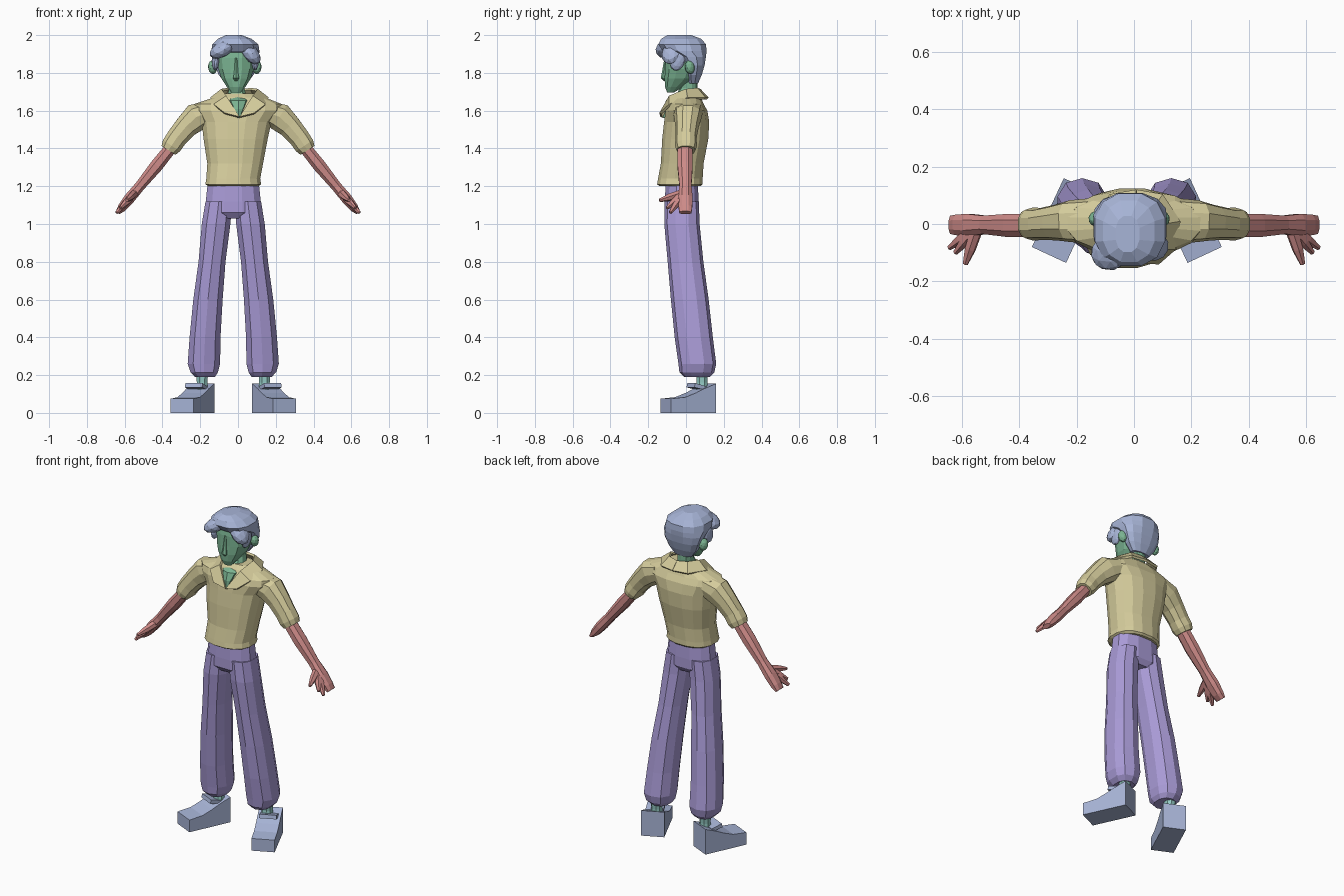
import bpy
import bmesh
import math
from mathutils import Vector, Euler

default_cube = bpy.data.objects.get("Cube")
if default_cube:
    bpy.data.objects.remove(default_cube, do_unlink=True)


def material(name, colour):
    mat = bpy.data.materials.new(name)
    mat.use_nodes = True
    mat.diffuse_color = (*colour, 1)
    mat.node_tree.nodes["Principled BSDF"].inputs["Base Color"].default_value = (*colour, 1)
    return mat


SHIRT = material("pale yellow cloth", (.66, .60, .33))
TROUSERS = material("lavender cloth", (.40, .33, .68))
BLUE = material("grey blue", (.39, .46, .68))
ARM = material("dusty pink", (.62, .26, .25))
SKIN = material("soft green", (.20, .46, .29))
SOCK = material("pale teal", (.30, .60, .56))


def finish(name, bm, mat):
    """Turn a bmesh into a flat shaded object with one material."""
    bmesh.ops.recalc_face_normals(bm, faces=bm.faces)
    mesh = bpy.data.meshes.new(name)
    bm.to_mesh(mesh)
    bm.free()
    mesh.materials.append(mat)
    obj = bpy.data.objects.new(name, mesh)
    bpy.context.collection.objects.link(obj)
    return obj


def loft(name, rings, mat):
    """Skin a list of equal point rings and cap both ends."""
    bm = bmesh.new()
    loops = [[bm.verts.new(p) for p in ring] for ring in rings]
    for low, high in zip(loops, loops[1:]):
        for i in range(len(low)):
            j = (i + 1) % len(low)
            bm.faces.new((low[i], low[j], high[j], high[i]))
    bm.faces.new(loops[0])
    bm.faces.new(loops[-1])
    return finish(name, bm, mat)


def oval(centre, u, v, sides):
    """A slightly boxy oval with half axes u and v."""
    def soft(w):
        return math.copysign(abs(w) ** .85, w)
    angles = [math.tau * (i + .5) / sides for i in range(sides)]
    return [centre + u * soft(math.cos(a)) + v * soft(math.sin(a)) for a in angles]


def stack(name, rows, mat, sides=12, place=Vector):
    """Loft level ovals given as height, x range and y range."""
    rings = []
    for z, x0, x1, y0, y1 in rows:
        ring = oval(Vector(((x0 + x1) / 2, (y0 + y1) / 2, z)),
                    Vector(((x1 - x0) / 2, 0, 0)), Vector((0, (y1 - y0) / 2, 0)), sides)
        rings.append([place(p) for p in ring])
    return loft(name, rings, mat)


def tube(name, rows, mat, sides=8, place=Vector):
    """Loft ovals along a path given as points with two radii."""
    points = [Vector(row[:3]) for row in rows]
    rings = []
    for i, row in enumerate(rows):
        along = points[min(i + 1, len(points) - 1)] - points[max(i - 1, 0)]
        u = along.cross(Vector((0, 1, 0))).normalized()
        v = along.cross(u).normalized()
        rings.append([place(p) for p in oval(points[i], u * row[3], v * row[4], sides)])
    return loft(name, rings, mat)


def blob(name, centre, radii, turn, mat):
    """A faceted ellipsoid."""
    bm = bmesh.new()
    bmesh.ops.create_icosphere(bm, subdivisions=2, radius=1)
    rotation = Euler(turn).to_matrix()
    for v in bm.verts:
        scaled = Vector([a * b for a, b in zip(v.co, radii)])
        v.co = rotation @ scaled + Vector(centre)
    return finish(name, bm, mat)


def mirrored(axis, sign):
    return lambda p: Vector((axis + sign * p[0], p[1], p[2]))


# Shirt body, from the hem up to the collar
stack("shirt_body", [
    (1.20, -.16, .11, -.14, .08), (1.21, -.175, .125, -.155, .09),
    (1.24, -.17, .12, -.15, .09), (1.32, -.165, .135, -.135, .095),
    (1.45, -.185, .16, -.128, .12), (1.54, -.195, .18, -.118, .125),
    (1.60, -.235, .235, -.11, .115), (1.635, -.235, .235, -.095, .095),
    (1.67, -.13, .145, -.075, .08), (1.69, -.09, .10, -.05, .06)], SHIRT, 16)

# Trouser seat
stack("trouser_seat", [
    (1.03, -.13, .08, -.09, .05), (1.06, -.18, .13, -.115, .07),
    (1.12, -.175, .125, -.115, .07), (1.21, -.165, .115, -.11, .065)], TROUSERS)

# Neck with the skin showing in the open shirt front
stack("neck", [
    (1.56, -.003, .01, -.124, -.10), (1.61, -.033, .04, -.122, 0),
    (1.655, -.062, .066, -.106, .05), (1.68, -.055, .045, -.055, .06),
    (1.72, -.052, .036, -.032, .06), (1.82, -.055, .04, -.03, .06)], SKIN, 10)

# Face, nose and ears
stack("head", [
    (1.695, -.035, .015, -.10, -.065), (1.725, -.06, .04, -.112, -.015),
    (1.77, -.09, .07, -.116, .05), (1.82, -.107, .087, -.113, .075),
    (1.88, -.11, .09, -.112, .085), (1.95, -.09, .07, -.10, .08)], SKIN, 12)
stack("nose", [
    (1.757, -.018, -.002, -.118, -.09), (1.772, -.028, .008, -.134, -.09),
    (1.80, -.022, .002, -.128, -.09), (1.88, -.016, -.004, -.114, -.09)], SKIN, 6)
for side, sign in (("left", 1), ("right", -1)):
    blob(side + "_ear", (-.017 + sign * .117, .02, 1.83), (.024, .027, .037),
         (.2, 0, sign * .5), SKIN)

# Hair cap, with the brow line stepping forward over the face
stack("hair_cap", [
    (1.745, -.07, .05, .01, .065), (1.79, -.105, .085, -.005, .085),
    (1.84, -.127, .107, -.012, .10), (1.885, -.14, .115, -.05, .108),
    (1.915, -.145, .117, -.125, .112), (1.95, -.14, .112, -.15, .11),
    (1.98, -.11, .075, -.135, .085), (2, -.065, .02, -.10, .03)], BLUE, 12)
blob("hair_forelock", (-.083, -.10, 1.925), (.075, .062, .04), (0, -.5, .2), BLUE)
blob("hair_left_lock", (.065, -.075, 1.905), (.072, .055, .04), (0, .85, -.3), BLUE)
for side, sign in (("left", 1), ("right", -1)):
    blob(side + "_sideburn", (-.015 + sign * .105, -.045, 1.865), (.02, .04, .055),
         (-.3, 0, 0), BLUE)

# Folded collar, each half running from the nape to its point
for side, sign in (("left", 1), ("right", -1)):
    place = mirrored(.008, sign)
    inner = [(0, .072, 1.71), (.06, .058, 1.715), (.092, 0, 1.71),
             (.068, -.085, 1.675), (0, -.13, 1.565)]
    outer = [(0, .115, 1.665), (.09, .10, 1.665), (.15, .01, 1.665),
             (.135, -.085, 1.63), (.078, -.135, 1.585)]
    bm = bmesh.new()
    top = [bm.verts.new(place(p)) for p in inner]
    rim = [bm.verts.new(place(p)) for p in outer]
    for i in range(len(top) - 1):
        bm.faces.new((top[i], top[i + 1], rim[i + 1], rim[i]))
    collar = finish(side + "_collar", bm, SHIRT)
    fold = collar.modifiers.new("cloth thickness", "SOLIDIFY")
    fold.thickness = .014
    fold.offset = 0

# Arms: sleeve, forearm with palm, and spread fingers
for side, sign in (("left", 1), ("right", -1)):
    place = mirrored(0, sign)
    tube(side + "_sleeve", [
        (.15, .01, 1.595, .06, .08), (.222, .01, 1.565, .078, .073),
        (.275, .005, 1.515, .064, .062), (.325, 0, 1.455, .058, .056),
        (.352, 0, 1.415, .056, .058), (.368, 0, 1.39, .046, .05)], SHIRT, 10, place)
    tube(side + "_forearm", [
        (.35, -.005, 1.41, .034, .042), (.43, -.005, 1.31, .037, .043),
        (.52, -.003, 1.20, .029, .034), (.575, -.004, 1.135, .031, .042),
        (.615, -.003, 1.085, .025, .038), (.637, -.003, 1.06, .013, .034)], ARM, 8, place)
    tips = {"thumb": (.588, -.14, 1.125), "index_finger": (.622, -.10, 1.085),
            "middle_finger": (.643, -.083, 1.06)}
    for label, tip in tips.items():
        root = Vector((.545, -.01, 1.165))
        end = Vector(tip)
        rows = [(*root.lerp(end, t), r, r) for t, r in ((0, .022), (.6, .019), (1, .009))]
        tube(side + "_" + label, rows, ARM, 6, place)


def wedge(name, profile, half_width, mat, place):
    """Extrude a shoe side profile across its width, toes turned out."""
    heel = Vector((.16, .132, 0))
    along = Vector((.42, -.905, 0))
    across = Vector((.905, .42, 0))
    rings = [[place(heel + along * t + across * w + Vector((0, 0, z))) for t, z in profile]
             for w in (-half_width, half_width)]
    return loft(name, rings, mat)


# Legs: trouser leg, sock and chunky shoe
for side, sign in (("left", 1), ("right", -1)):
    place = mirrored(-.025, sign)
    stack(side + "_trouser_leg", [
        (.19, .095, .205, -.01, .125), (.215, .078, .23, -.035, .15),
        (.26, .066, .245, -.04, .16), (.40, .064, .235, -.06, .142),
        (.60, .053, .215, -.08, .12), (.80, .038, .187, -.097, .092),
        (1, .012, .17, -.115, .072), (1.12, .003, .15, -.113, .068)], TROUSERS, 10, place)
    stack(side + "_sock", [
        (.09, .13, .20, .045, .12), (.16, .135, .195, .055, .115),
        (.23, .13, .20, .05, .12)], SOCK, 8, place)
    wedge(side + "_shoe", [
        (0, 0), (.265, 0), (.265, .075), (.18, .083), (.12, .105),
        (.07, .128), (0, .155)], .066, BLUE, place)
    wedge(side + "_shoe_tongue", [
        (.05, .12), (.12, .135), (.115, .158), (.05, .14)], .05, BLUE, place)
